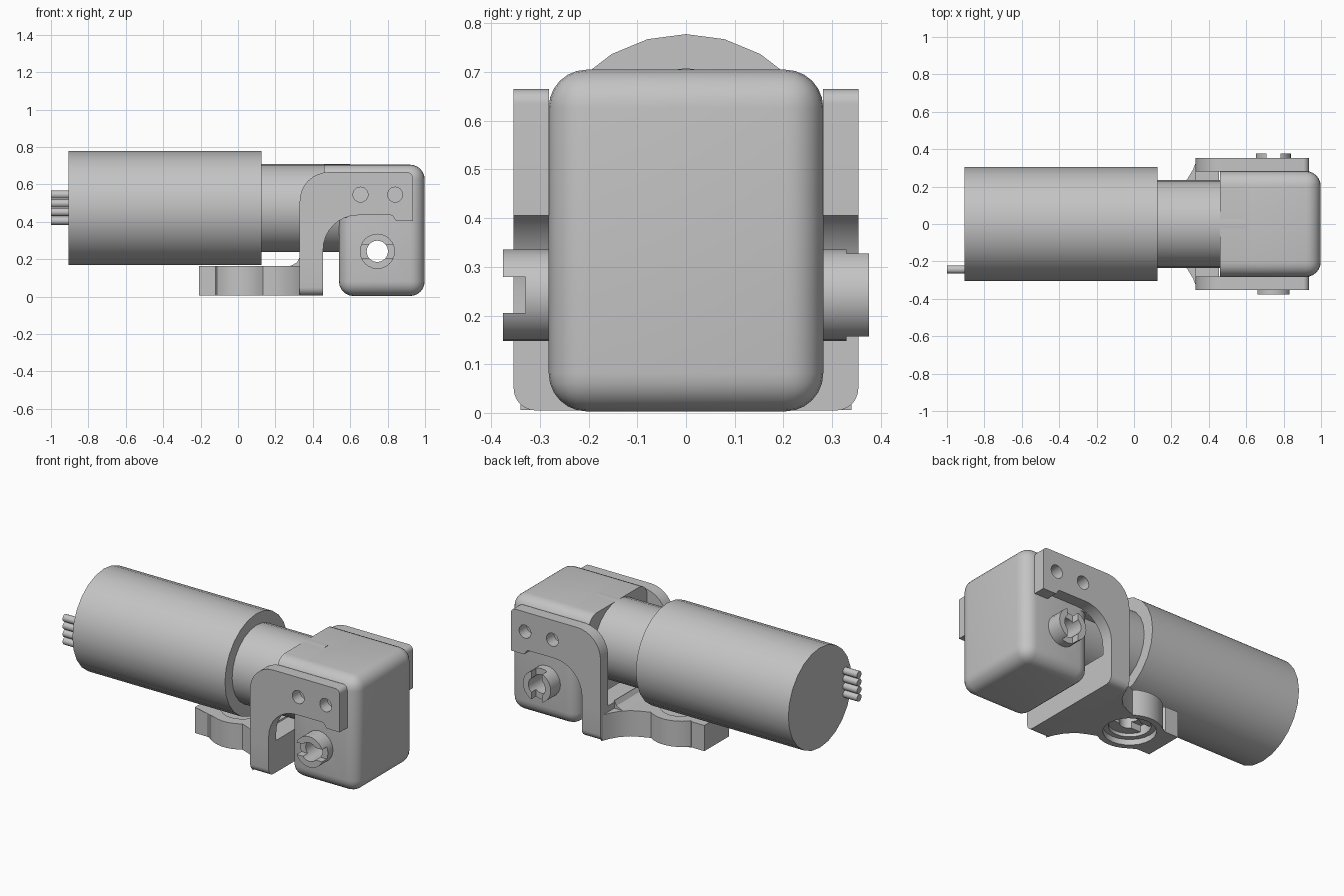
import bpy, bmesh, math
from mathutils import Vector

if "Cube" in bpy.data.objects:
    bpy.data.objects.remove(bpy.data.objects["Cube"])

grey = bpy.data.materials.new("plain_grey")
grey.diffuse_color = (0.55, 0.55, 0.55, 1)
grey.use_nodes = True
grey.node_tree.nodes["Principled BSDF"].inputs["Base Color"].default_value = grey.diffuse_color

PLACE = {'x': lambda u, v, d: (d, u, v),
         'y': lambda u, v, d: (u, d, v),
         'z': lambda u, v, d: (u, v, d)}


def rounded(points, steps=6):
    """Closed outline from (u, v, corner radius) points."""
    out, n = [], len(points)
    for i, (u, v, r) in enumerate(points):
        p = Vector((u, v))
        if r == 0:
            out.append((u, v))
            continue
        a = (Vector(points[i - 1][:2]) - p).normalized()
        b = (Vector(points[(i + 1) % n][:2]) - p).normalized()
        half = a.angle(b) / 2
        c = p + (a + b).normalized() * (r / math.sin(half))
        s, e = p + a * (r / math.tan(half)) - c, p + b * (r / math.tan(half)) - c
        sweep = s.angle(e)
        for k in range(steps + 1):
            t = k / steps
            q = (s * math.sin((1 - t) * sweep) + e * math.sin(t * sweep)) / math.sin(sweep)
            out.append(tuple(c + q))
    return out


def circle(u, v, r, n=24):
    return [(u + r * math.sin(2 * math.pi * i / n), v + r * math.cos(2 * math.pi * i / n))
            for i in range(n)]


def rect(u0, u1, v0, v1):
    return [(u0, v0), (u1, v0), (u1, v1), (u0, v1)]


def prism(name, outline, axis, d0, d1):
    bm = bmesh.new()
    lo = [bm.verts.new(PLACE[axis](u, v, d0)) for u, v in outline]
    hi = [bm.verts.new(PLACE[axis](u, v, d1)) for u, v in outline]
    bm.faces.new(lo)
    bm.faces.new(hi)
    for i in range(len(lo)):
        j = (i + 1) % len(lo)
        bm.faces.new((lo[i], lo[j], hi[j], hi[i]))
    bmesh.ops.recalc_face_normals(bm, faces=bm.faces)
    me = bpy.data.meshes.new(name)
    bm.to_mesh(me)
    bm.free()
    ob = bpy.data.objects.new(name, me)
    bpy.context.collection.objects.link(ob)
    me.materials.append(grey)
    return ob


def apply_mods(ob):
    bpy.context.view_layer.update()
    dg = bpy.context.evaluated_depsgraph_get()
    me = bpy.data.meshes.new_from_object(ob.evaluated_get(dg))
    ob.modifiers.clear()
    ob.data = me


def cut(ob, *cutters):
    for c in cutters:
        m = ob.modifiers.new("cut", 'BOOLEAN')
        m.object, m.operation, m.solver = c, 'DIFFERENCE', 'EXACT'
        apply_mods(ob)
        bpy.data.objects.remove(c)
    return ob


# motor can, neck and wires
prism("motor_can", circle(0, 0.473, 0.305), 'x', -0.905, 0.125)
prism("gear_neck", circle(0, 0.473, 0.235), 'x', 0.1, 0.6)
for i in range(4):
    prism(f"wire_{i + 1}", circle(-0.243, 0.405 + 0.0467 * i, 0.022, 12), 'x', -1.0, -0.9)

# gearbox housing: rounded block with a lip over the neck
HX, HZ = 0.745, 0.242
housing = prism("gearbox_housing",
                [(0.54, 0.003), (0.998, 0.003), (0.998, 0.705), (0.54, 0.705)], 'y', -0.282, 0.282)
bev = housing.modifiers.new("round", 'BEVEL')
bev.width, bev.segments, bev.limit_method = 0.078, 6, 'ANGLE'
apply_mods(housing)
cut(housing, prism("bore", circle(HX, HZ, 0.057), 'y', -0.5, 0.5))
lip = prism("housing_lip", rounded([(-0.282, 0.42, 0), (0.282, 0.42, 0),
                                    (0.282, 0.705, 0.078), (-0.282, 0.705, 0.078)]), 'x', 0.46, 0.66)

# slotted shaft hubs on both sides
for side, tag in ((-1, "front"), (1, "back")):
    hub = prism(f"{tag}_shaft_hub", circle(HX, HZ, 0.094), 'y', *sorted((side * 0.27, side * 0.376)))
    slot = rect(HX - 0.2, HX + 0.2, HZ - 0.037, HZ + 0.037) if side < 0 else \
        rect(HX - 0.037, HX + 0.037, HZ - 0.2, HZ + 0.2)
    cut(hub, prism("hub_bore", circle(HX, HZ, 0.057), 'y', -0.5, 0.5),
        prism("hub_slot", slot, 'y', *sorted((side * 0.33, side * 0.5))))

# bracket arms with two screw holes each
arm = rounded([(0.33, 0.2, 0), (0.33, 0.665, 0.155), (0.935, 0.665, 0.03), (0.935, 0.405, 0),
               (0.845, 0.405, 0), (0.825, 0.435, 0.02), (0.455, 0.435, 0.185), (0.455, 0.2, 0)], 8)
for side, tag in ((-1, "front"), (1, "back")):
    ob = prism(f"{tag}_bracket_arm", arm, 'y', *sorted((side * 0.281, side * 0.354)))
    cut(ob, *[prism("screw_hole", circle(x, 0.545, 0.04), 'y', -0.5, 0.5) for x in (0.655, 0.84)])

# bracket crossbar
prism("bracket_crossbar", rounded([(-0.354, 0.005, 0.045), (0.354, 0.005, 0.045),
                                   (0.354, 0.2, 0), (-0.354, 0.2, 0)]), 'x', 0.33, 0.455)
prism("crossbar_fillet", [(0.265, 0.16), (0.29, 0.168), (0.315, 0.182), (0.33, 0.21), (0.34, 0.16)],
      'y', -0.22, 0.22)

# base lug: end block, waist, round boss and flare into the crossbar
CX = 0.03
half = [(-0.208, 0.12), (-0.12, 0.12), (-0.1, 0.1)]
half += [(CX - 0.18 * math.cos(math.radians(a)), 0.18 * math.sin(math.radians(a)))
         for a in range(35, 126, 10)]
half += [(0.19, 0.17), (0.24, 0.195), (0.285, 0.24), (0.315, 0.29), (0.335, 0.34)]
base = prism("base_lug", half + [(x, -y) for x, y in reversed(half)], 'z', 0.006, 0.163)
cut(base, prism("boss_recess", circle(CX, 0, 0.145), 'z', -0.1, 0.04),
    prism("boss_hole", circle(CX, 0, 0.115), 'z', -0.1, 0.3))

# slotted hub seated in the boss
seat = prism("base_hub", circle(CX, 0, 0.118), 'z', 0.06, 0.155)
cut(seat, prism("seat_bore", circle(CX, 0, 0.057), 'z', -0.1, 0.3),
    prism("seat_slot", rect(CX - 0.2, CX + 0.2, -0.037, 0.037), 'z', -0.1, 0.1))

# smooth the round surfaces, keep edges crisp
for ob in bpy.context.collection.objects:
    ob.select_set(True)
    bpy.context.view_layer.objects.active = ob
bpy.ops.object.shade_smooth_by_angle(angle=math.radians(32))
